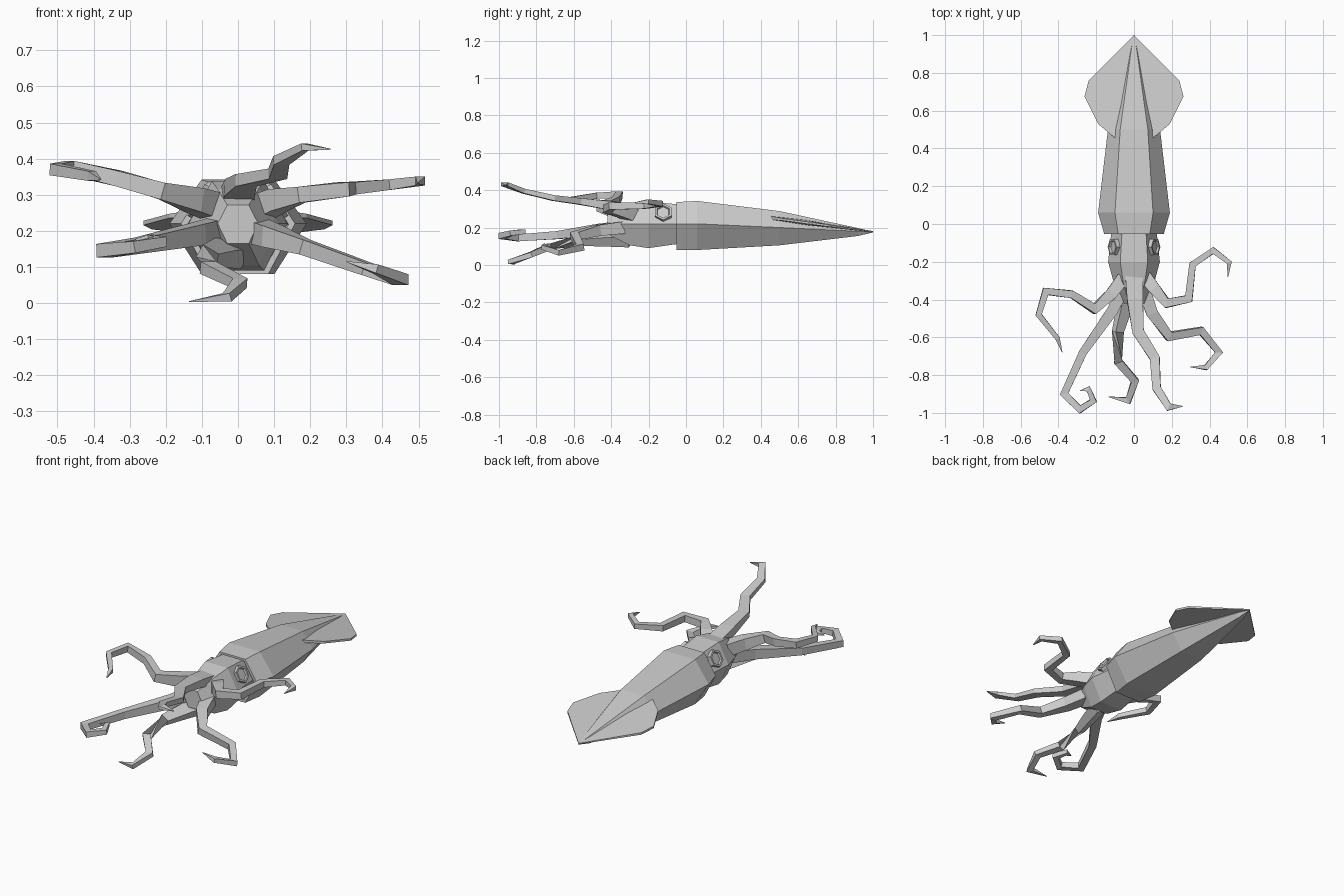
import bpy, bmesh, math
from mathutils import Vector


def add_object(name, bm):
    bmesh.ops.recalc_face_normals(bm, faces=bm.faces)
    me = bpy.data.meshes.new(name)
    bm.to_mesh(me)
    bm.free()
    ob = bpy.data.objects.new(name, me)
    bpy.context.collection.objects.link(ob)
    return ob


def loft(name, rings):
    """Skin a list of equal-length point rings and cap both ends."""
    bm = bmesh.new()
    loops = [[bm.verts.new(p) for p in r] for r in rings]
    for a, b in zip(loops, loops[1:]):
        n = len(a)
        for i in range(n):
            bm.faces.new((a[i], a[(i + 1) % n], b[(i + 1) % n], b[i]))
    bm.faces.new(loops[0])
    bm.faces.new(loops[-1])
    return add_object(name, bm)


def hexagon(y, w, bottom, mid, top):
    """Flat-topped hexagonal body section."""
    t = w * 0.53
    return [(w, y, mid), (t, y, top), (-t, y, top),
            (-w, y, mid), (-t, y, bottom), (t, y, bottom)]


def mirror(ob):
    ob.modifiers.new("Mirror", 'MIRROR').use_axis[0] = True


def arm(name, path, wide, thick):
    """Four-sided tapering tentacle with mitred bends."""
    pts = [Vector(p) for p in path]
    last = len(pts) - 1
    # outward direction of the arm around the head
    up = Vector((pts[1].x, 0, pts[1].z - 0.215)).normalized()
    rings = []
    for i, p in enumerate(pts):
        d0 = (p - pts[max(i - 1, 0)]).normalized()
        d1 = (pts[min(i + 1, last)] - p).normalized()
        t = (d0 + d1).normalized()
        ref = up if abs(t.x) < 0.3 and i < 3 else Vector((0, 0, 1))
        side = t.cross(ref).normalized()
        n = side.cross(t)
        miter = 1.0 if i in (0, last) else min(1.35, 1 / max(0.5, d0.dot(t)))
        k = 0.06 if i == last else 1 - 0.55 * max(0, i - 2) / (last - 2)
        if i < 2:
            k = 1.55 - 0.15 * i
        a, b = side * wide * k * miter, n * thick * k
        rings.append([p + a + b, p - a + b, p - a - b, p + a - b])
    return loft(name, rings)


# Mantle, with a hollow collar at the front
loft("mantle", [
    hexagon(0.02, 0.12, 0.11, 0.215, 0.31),
    hexagon(-0.052, 0.14, 0.095, 0.218, 0.322),
    hexagon(-0.052, 0.158, 0.08, 0.22, 0.336),
    hexagon(0.06, 0.19, 0.08, 0.22, 0.342),
    hexagon(0.50, 0.138, 0.105, 0.2, 0.288),
    hexagon(0.92, 0.028, 0.155, 0.18, 0.197),
    hexagon(1.0, 0.002, 0.174, 0.176, 0.178)])

# Head
loft("head", [
    hexagon(0.03, 0.115, 0.12, 0.218, 0.32),
    hexagon(-0.06, 0.122, 0.11, 0.218, 0.326),
    hexagon(-0.20, 0.137, 0.09, 0.22, 0.338),
    hexagon(-0.30, 0.11, 0.105, 0.22, 0.318),
    hexagon(-0.42, 0.056, 0.165, 0.22, 0.272)])

# Fins
outline = [(0.0, 1.0, 0.003), (0.24, 0.76, 0.006), (0.262, 0.675, 0.006),
           (0.19, 0.53, 0.006), (0.10, 0.455, 0.009), (0.0, 0.60, 0.016)]
fin = loft("tail_fins", [[(x, y, 0.178 + (1 - y) * 0.135 + s * h)
                          for x, y, h in outline] for s in (-1, 1)])
mirror(fin)

# Eyes: hexagonal raised rims with a recessed centre on the slanted cheek
centre = Vector((0.1, -0.122, 0.277))
out = Vector((0.88, 0, 0.47)).normalized()
ey, ez = Vector((0, 1, 0)), Vector((-0.47, 0, 0.88)).normalized()
eye_rings = [[centre + out * d + (ey * math.cos(j * math.pi / 3 + math.pi / 6)
              + ez * math.sin(j * math.pi / 3 + math.pi / 6)) * r
              for j in range(6)]
             for r, d in ((0.05, -0.02), (0.05, 0.018), (0.038, 0.018), (0.034, 0.008))]
mirror(loft("eyes", eye_rings))

# Arms
arm("upper_left_arm", [(-0.06, -0.29, 0.265), (-0.12, -0.37, 0.285),
    (-0.21, -0.45, 0.31), (-0.33, -0.372, 0.345), (-0.468, -0.357, 0.375),
    (-0.505, -0.48, 0.37), (-0.405, -0.605, 0.352), (-0.38, -0.68, 0.342)],
    0.022, 0.024)
arm("upper_right_arm", [(0.06, -0.28, 0.262), (0.11, -0.345, 0.285),
    (0.175, -0.42, 0.30), (0.29, -0.395, 0.315), (0.31, -0.215, 0.318),
    (0.42, -0.14, 0.328), (0.505, -0.205, 0.338), (0.497, -0.28, 0.332)],
    0.022, 0.022)
arm("lower_left_arm", [(-0.045, -0.32, 0.205), (-0.115, -0.46, 0.19),
    (-0.27, -0.68, 0.16), (-0.37, -0.90, 0.145), (-0.285, -0.982, 0.155),
    (-0.215, -0.935, 0.17), (-0.242, -0.872, 0.178), (-0.285, -0.882, 0.176)],
    0.021, 0.021)
arm("lower_right_arm", [(0.05, -0.34, 0.20), (0.095, -0.47, 0.185),
    (0.185, -0.595, 0.155), (0.355, -0.565, 0.095), (0.45, -0.68, 0.065),
    (0.38, -0.76, 0.095), (0.30, -0.757, 0.115)],
    0.022, 0.021)
arm("top_arm", [(0.0, -0.28, 0.295), (0.005, -0.40, 0.318),
    (0.022, -0.57, 0.34), (0.11, -0.71, 0.358), (0.12, -0.87, 0.395),
    (0.185, -0.97, 0.432), (0.258, -0.965, 0.426)],
    0.03, 0.017)
arm("bottom_arm", [(-0.01, -0.30, 0.14), (-0.045, -0.42, 0.14),
    (-0.085, -0.57, 0.132), (-0.083, -0.73, 0.098), (0.005, -0.83, 0.055),
    (-0.03, -0.935, 0.016), (-0.135, -0.915, 0.004)],
    0.025, 0.02)
